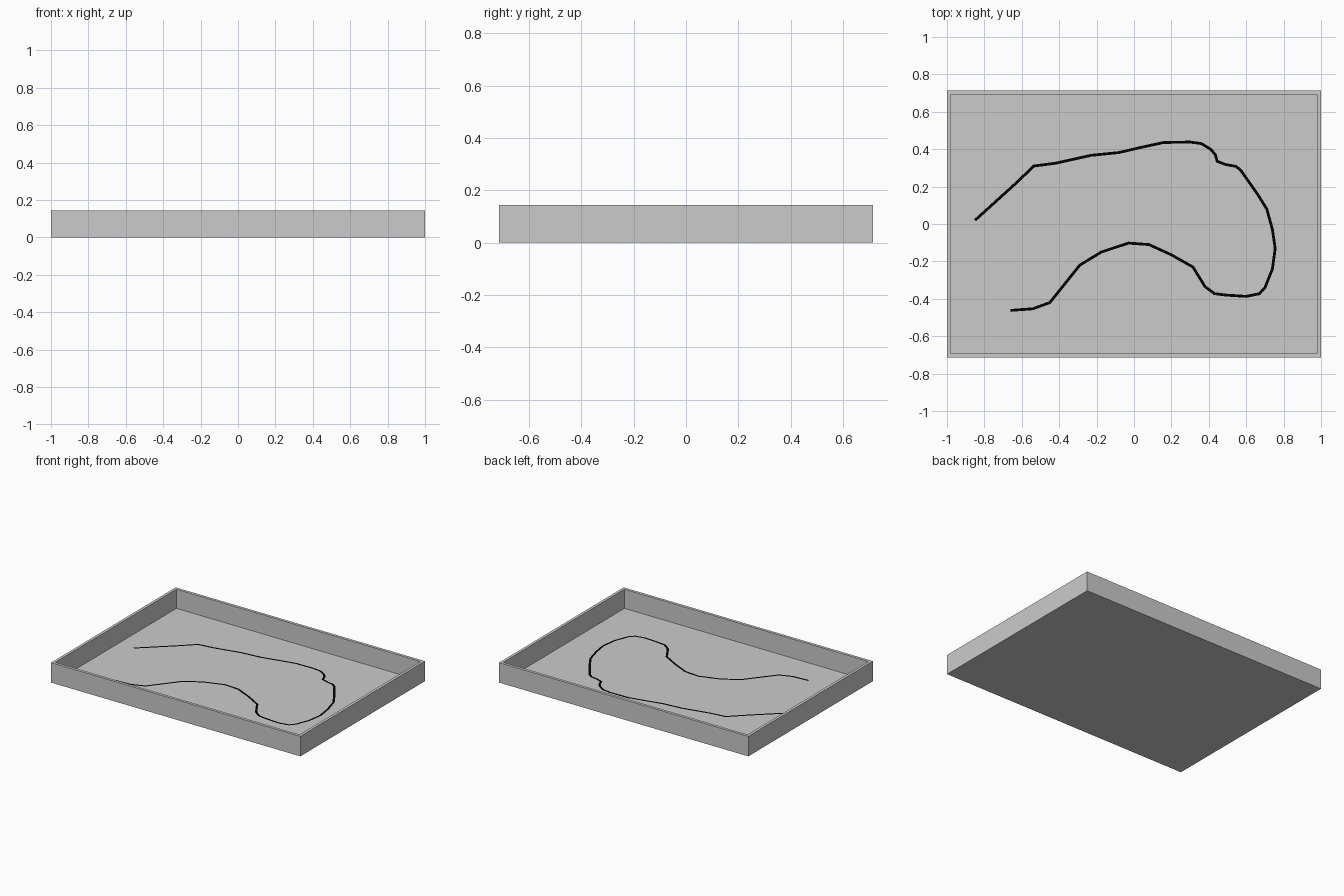
import bpy, bmesh
from mathutils import Vector

if "Cube" in bpy.data.objects:
    bpy.data.objects.remove(bpy.data.objects["Cube"])

HX, HY, H = 1.0, 0.714, 0.145   # outer half sizes and height
WALL, FLOOR = 0.029, 0.006      # wall thickness, floor level


def material(name, rgb):
    m = bpy.data.materials.new(name)
    m.diffuse_color = (*rgb, 1)
    m.use_nodes = True
    m.node_tree.nodes["Principled BSDF"].inputs["Base Color"].default_value = m.diffuse_color
    return m


def finish(bm, name, mats):
    me = bpy.data.meshes.new(name)
    bm.to_mesh(me)
    bm.free()
    for m in mats:
        me.materials.append(m)
    ob = bpy.data.objects.new(name, me)
    bpy.context.collection.objects.link(ob)
    return ob


grey = material("grey", (0.8, 0.8, 0.8))
red = material("red", (0.5, 0.07, 0.1))
black = material("black", (0.0, 0.0, 0.0))

# Tray: box whose top is inset and pushed down, with red inner walls
bm = bmesh.new()
bmesh.ops.create_cube(bm, size=1)
for v in bm.verts:
    v.co = (v.co.x * 2 * HX, v.co.y * 2 * HY, (v.co.z + 0.5) * H)
top = max(bm.faces, key=lambda f: f.calc_center_median().z)
bmesh.ops.inset_region(bm, faces=[top], thickness=WALL)
before = set(bm.faces)
floor = bmesh.ops.extrude_discrete_faces(bm, faces=[top])["faces"][0]
for v in floor.verts:
    v.co.z = FLOOR
for f in bm.faces:
    c = f.calc_center_median()
    inner = abs(c.x) < HX - WALL + 0.001 and abs(c.y) < HY - WALL + 0.001
    if abs(f.normal.z) < 0.5 or f not in before:
        f.normal_update()
    if inner and abs(f.normal.z) < 0.5:
        f.material_index = 1
finish(bm, "tray", [grey, red])

# Track line: mitred flat ribbon lying on the floor
path = [Vector(p) for p in (
    (-.85, .02), (-.64, .21), (-.535, .31), (-.42, .325), (-.23, .367), (-.08, .382),
    (.03, .408), (.16, .436), (.30, .438), (.36, .43), (.41, .40), (.435, .37),
    (.445, .335), (.49, .318), (.545, .308), (.57, .288), (.66, .16), (.71, .08),
    (.74, -.03), (.755, -.13), (.74, -.24), (.70, -.34), (.67, -.373), (.60, -.387),
    (.49, -.38), (.43, -.372), (.38, -.335), (.315, -.23), (.20, -.165), (.08, -.11),
    (-.03, -.102), (-.175, -.15), (-.29, -.22), (-.45, -.42), (-.54, -.453), (-.66, -.462))]
HALF = 0.0075
bm = bmesh.new()
prev = None
for i, p in enumerate(path):
    a = (p - path[i - 1]).normalized() if i else (path[1] - p).normalized()
    b = (path[i + 1] - p).normalized() if i + 1 < len(path) else a
    t = (a + b).normalized()
    n = Vector((-t.y, t.x)) * HALF / max(t.dot(a), 0.5)
    pair = [bm.verts.new((q.x, q.y, FLOOR + 0.004)) for q in (p + n, p - n)]
    if prev:
        bm.faces.new((prev[0], prev[1], pair[1], pair[0]))
    prev = pair
finish(bm, "track_line", [black])
